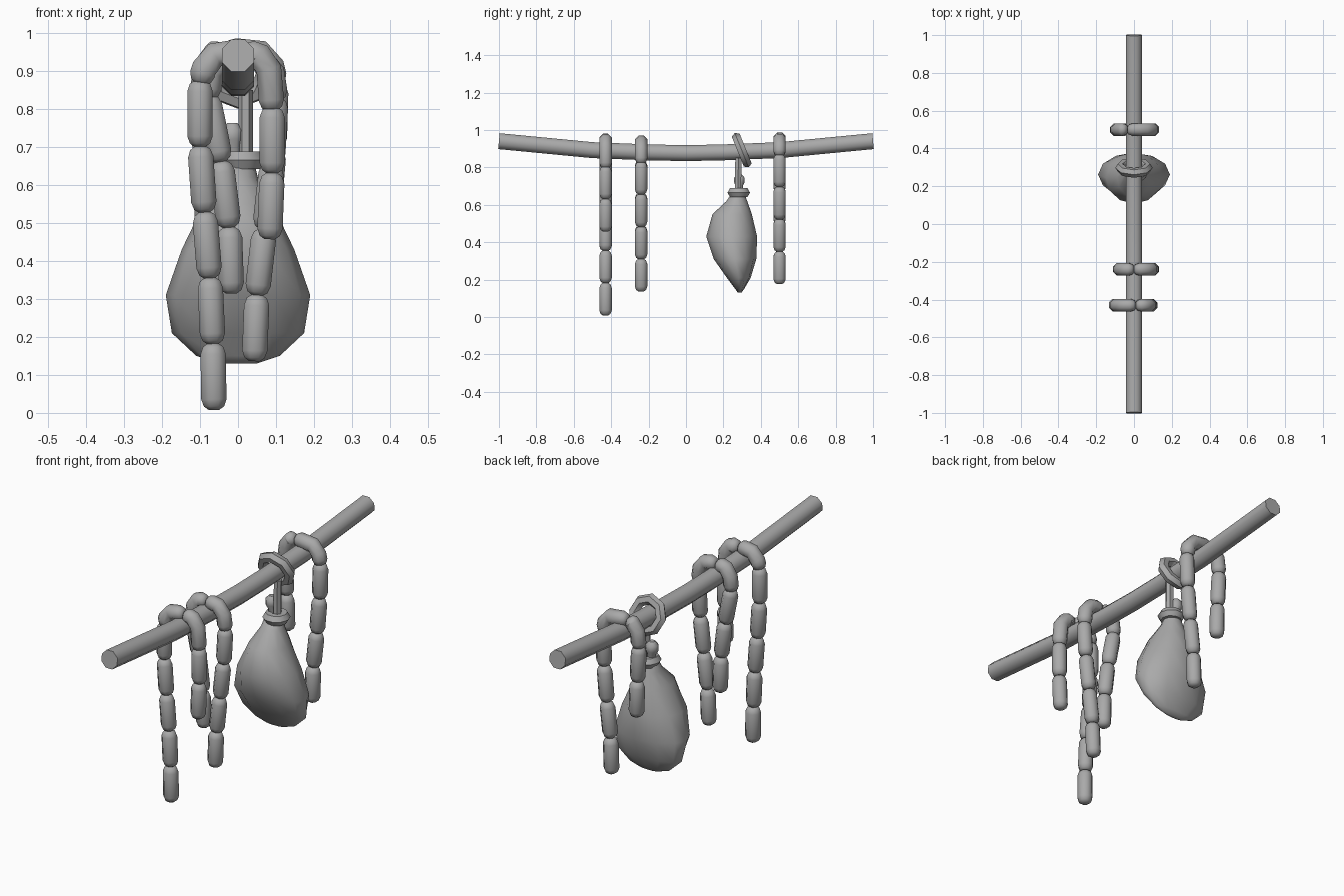
import bpy, bmesh, math
from mathutils import Vector, Matrix

cube = bpy.data.objects.get("Cube")
if cube:
    bpy.data.objects.remove(cube, do_unlink=True)

grey = bpy.data.materials.new("plain grey")
grey.use_nodes = True
colour = (0.4, 0.4, 0.4, 1)
grey.diffuse_color = colour
grey.node_tree.nodes["Principled BSDF"].inputs["Base Color"].default_value = colour


def finish(bm, name, angle=50):
    bmesh.ops.recalc_face_normals(bm, faces=bm.faces)
    mesh = bpy.data.meshes.new(name)
    bm.to_mesh(mesh)
    bm.free()
    mesh.materials.append(grey)
    obj = bpy.data.objects.new(name, mesh)
    bpy.context.collection.objects.link(obj)
    bpy.ops.object.select_all(action='DESELECT')
    obj.select_set(True)
    bpy.context.view_layer.objects.active = obj
    bpy.ops.object.shade_smooth_by_angle(angle=math.radians(angle))
    return obj


def loft(bm, rings):
    """Skin equal-sized loops of points and cap both ends."""
    loops = [[bm.verts.new(p) for p in ring] for ring in rings]
    n = len(loops[0])
    for a, b in zip(loops, loops[1:]):
        for i in range(n):
            j = (i + 1) % n
            bm.faces.new((a[i], a[j], b[j], b[i]))
    bm.faces.new(loops[0])
    bm.faces.new(loops[-1])


def tube(bm, path, radii, sides=8, side_axis=(0, 1, 0)):
    """Round section swept along a path lying square to side_axis."""
    path = [Vector(p) for p in path]
    axis = Vector(side_axis)
    rings = []
    for k, p in enumerate(path):
        t = (path[min(k + 1, len(path) - 1)] - path[max(k - 1, 0)]).normalized()
        u = axis.cross(t).normalized()
        ring = []
        for i in range(sides):
            a = math.tau * (i + 0.5) / sides
            ring.append(p + radii[k] * (math.cos(a) * axis + math.sin(a) * u))
        rings.append(ring)
    loft(bm, rings)


def sausage(bm, y, points, r=0.036):
    """Capsule along a short (x, z) path; the ends are rounded off."""
    pts = [Vector((x, y, z)) for x, z in points]
    first = (pts[1] - pts[0]).normalized()
    last = (pts[-1] - pts[-2]).normalized()
    path = [pts[0], pts[0] + first * 0.009, pts[0] + first * 0.028]
    path += pts[1:-1]
    path += [pts[-1] - last * 0.028, pts[-1] - last * 0.009, pts[-1]]
    radii = [r * 0.42, r * 0.8] + [r] * (len(path) - 4) + [r * 0.8, r * 0.42]
    tube(bm, path, radii)


# Sagging pole
bm = bmesh.new()
tube(bm, [(0, -1, 0.94), (0, -0.5, 0.892), (0, -0.2, 0.88), (0, 0, 0.876),
          (0, 0.2, 0.88), (0, 0.5, 0.892), (0, 1, 0.94)], [0.046] * 7,
     side_axis=(1, 0, 0))
finish(bm, "pole")


# Sausage strings: y, arch height, peak x, then (top z, joint x values) per side
strings = [
    ("front_sausages", -0.43, 0.95, 0.01,
     (0.875, [-0.1, -0.1, -0.088, -0.074, -0.066, -0.063]),
     (0.805, [0.09, 0.09, 0.083])),
    ("middle_sausages", -0.24, 0.94, 0.0,
     (0.835, [-0.08, -0.045, -0.023, -0.017]),
     (0.83, [0.1, 0.09, 0.07, 0.05, 0.043])),
    ("rear_sausages", 0.5, 0.955, -0.035,
     (0.84, [-0.095, -0.085, -0.08]),
     (0.87, [0.1, 0.095, 0.08, 0.06, 0.055])),
]
for name, y, peak, mid, left, right in strings:
    bm = bmesh.new()
    for side, (top, joints) in ((-1, left), (1, right)):
        # bent sausage draped over the pole
        hip = joints[0]
        sausage(bm, y, [(mid, peak), (hip * 0.6, peak - 0.008),
                        (hip * 0.9, peak - 0.045), (hip, top - 0.01)])
        # straight links hanging below it
        for k, (x0, x1) in enumerate(zip(joints, joints[1:])):
            z = top - 0.173 * k
            sausage(bm, y, [(x0, z), ((x0 + x1) / 2, z - 0.087), (x1, z - 0.175)])
    finish(bm, name)


# Ham: elliptical sections (z, centre y, half depth, half width)
sections = [
    (0.67, 0.28, 0.03, 0.04), (0.62, 0.272, 0.055, 0.052),
    (0.55, 0.247, 0.105, 0.09), (0.43, 0.244, 0.136, 0.148),
    (0.31, 0.262, 0.114, 0.19), (0.21, 0.282, 0.064, 0.174),
    (0.15, 0.287, 0.024, 0.11), (0.13, 0.287, 0.01, 0.05),
]
bm = bmesh.new()
loft(bm, [[(w * math.cos(a), cy + d * math.sin(a), z)
           for a in (math.tau * i / 12 for i in range(12))]
          for z, cy, d, w in sections])
finish(bm, "ham", 60)

# Bone knob above the ham
bm = bmesh.new()
tube(bm, [(-0.01, 0.285, 0.64), (-0.012, 0.285, 0.7), (-0.015, 0.285, 0.72),
          (-0.015, 0.285, 0.745), (-0.015, 0.285, 0.763)],
     [0.02, 0.02, 0.03, 0.03, 0.014])
finish(bm, "ham_bone")


def torus(name, centre, major, minor, tilt, sides):
    bm = bmesh.new()
    turn = Matrix.Translation(centre) @ Matrix.Rotation(tilt, 4, 'X')
    rows = []
    for i in range(sides):
        a = math.tau * i / sides
        row = []
        for j in range(6):
            b = math.tau * j / 6
            r = major + minor * math.cos(b)
            row.append(bm.verts.new(turn @ Vector(
                (r * math.cos(a), r * math.sin(a), minor * math.sin(b)))))
        rows.append(row)
    for i in range(sides):
        a, b = rows[i], rows[(i + 1) % sides]
        for j in range(6):
            k = (j + 1) % 6
            bm.faces.new((a[j], a[k], b[k], b[j]))
    finish(bm, name)


# Rope: tie at the neck, hanging cord, loop round the pole
torus("neck_tie", (0.012, 0.282, 0.665), 0.036, 0.027, 0.0, 10)
torus("pole_loop", (0, 0.298, 0.892), 0.073, 0.026, math.radians(112), 8)
bm = bmesh.new()
tube(bm, [(0.02, 0.278, 0.66), (0.02, 0.28, 0.85)], [0.019] * 2, sides=6)
finish(bm, "cord")
